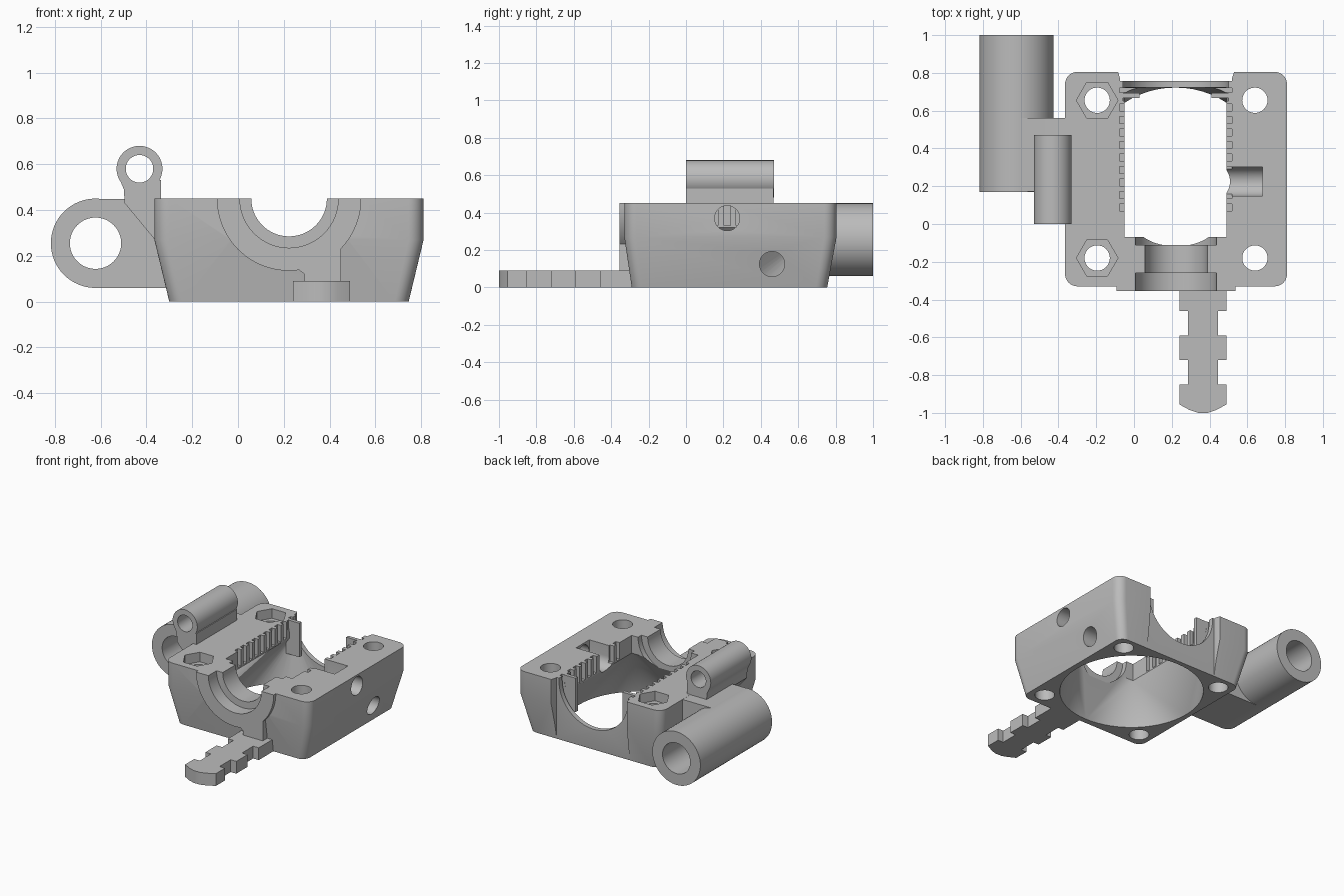
import bpy, bmesh
from math import sin, cos, radians

if "Cube" in bpy.data.objects:
    bpy.data.objects.remove(bpy.data.objects["Cube"], do_unlink=True)

grey = bpy.data.materials.new("plain grey")
grey.use_nodes = True
GREY = (0.5, 0.5, 0.5, 1)
grey.diffuse_color = GREY
grey.node_tree.nodes["Principled BSDF"].inputs["Base Color"].default_value = GREY

TOP = 0.45
CX, CY = 0.22, 0.235      # centre of the fan opening
BORE_X = 0.223            # centre of the groove mount


def link(name, bm):
    bmesh.ops.recalc_face_normals(bm, faces=bm.faces[:])
    mesh = bpy.data.meshes.new(name)
    bm.to_mesh(mesh)
    bm.free()
    ob = bpy.data.objects.new(name, mesh)
    bpy.context.scene.collection.objects.link(ob)
    mesh.materials.append(grey)
    return ob


def arc(u, v, r, start=0, end=360, n=64):
    count = n if end - start == 360 else n + 1
    angles = [radians(start + (end - start) * i / n) for i in range(count)]
    return [(u + r * cos(a), v + r * sin(a)) for a in angles]


def prism(name, outline, axis, a, b):
    """Extrude a 2D outline along an axis from a to b."""
    place = {"x": lambda u, v, t: (t, u, v),
             "y": lambda u, v, t: (u, t, v),
             "z": lambda u, v, t: (u, v, t)}[axis]
    bm = bmesh.new()
    ends = [[bm.verts.new(place(u, v, t)) for u, v in outline] for t in (a, b)]
    n = len(outline)
    for ring in ends:
        bm.faces.new(ring)
    for i in range(n):
        j = (i + 1) % n
        bm.faces.new((ends[0][i], ends[0][j], ends[1][j], ends[1][i]))
    return link(name, bm)


def rect(x0, x1, y0, y1):
    return [(x0, y0), (x1, y0), (x1, y1), (x0, y1)]


def box(name, x0, x1, y0, y1, z0, z1):
    return prism(name, rect(x0, x1, y0, y1), "z", z0, z1)


def hull(name, layers):
    """Convex solid through outlines placed at several heights."""
    bm = bmesh.new()
    for outline, z in layers:
        for x, y in outline:
            bm.verts.new((x, y, z))
    bmesh.ops.convex_hull(bm, input=bm.verts[:])
    bmesh.ops.dissolve_limit(bm, angle_limit=0.001, verts=bm.verts[:], edges=bm.edges[:])
    return link(name, bm)


def rounded(x0, x1, y0, y1, r):
    pts = []
    for x, y, s in ((x1 - r, y1 - r, 0), (x0 + r, y1 - r, 90),
                    (x0 + r, y0 + r, 180), (x1 - r, y0 + r, 270)):
        pts += arc(x, y, r, s, s + 90, 8)
    return pts


def boolean(target, tool, operation="DIFFERENCE"):
    mod = target.modifiers.new("boolean", "BOOLEAN")
    mod.operation, mod.solver, mod.object = operation, "EXACT", tool
    bpy.context.view_layer.update()
    result = bpy.data.meshes.new_from_object(
        target.evaluated_get(bpy.context.evaluated_depsgraph_get()))
    target.modifiers.remove(mod)
    target.data = result
    bpy.data.objects.remove(tool, do_unlink=True)


# Main housing with rounded corners and tapered underside
body = hull("housing", [
    (rounded(-0.30, 0.745, -0.29, 0.755, 0.06), 0),
    (rounded(-0.365, 0.81, -0.33, 0.805, 0.065), 0.27),
    (rounded(-0.365, 0.81, -0.33, 0.805, 0.065), TOP)])

# Raised collar on the front with a stalk down to the tongue
collar = arc(BORE_X, TOP, 0.315, 180, 278, 24)
collar += [(0.29, 0.12), (0.29, 0), (0.45, 0)]
collar += arc(BORE_X, TOP, 0.315, 316, 360, 10)
boolean(body, prism("collar", collar, "y", -0.355, -0.2), "UNION")

# Fan duct: round at the bottom, rectangular at the top
slot = rect(-0.05, 0.49, -0.07, 0.722)
boolean(body, hull("duct", [(arc(CX, CY, 0.487), -0.005), (slot, 0.32)]))
boolean(body, prism("slot", slot, "z", 0.31, 0.6))

# Recess and half-round opening at the back
boolean(body, prism("back_recess", [(-0.075, 0.757), (0.52, 0.757), (0.52, 0.775),
                                    (0.56, 0.9), (-0.115, 0.9), (-0.075, 0.775)], "z", -0.1, 0.6))
boolean(body, prism("back_opening", arc(CX, 0.43, 0.28), "y", 0.65, 0.95))

# Stepped groove mount through the front wall
for r, y0, y1 in ((0.165, -0.5, 0), (0.215, -0.5, -0.26), (0.215, -0.11, 0)):
    boolean(body, prism("groove", arc(BORE_X, TOP, r), "y", y0, y1))

# Rack notches along both sides of the slot, with a wider groove at the back
for i in range(9):
    y = 0.07 + i * 0.066
    boolean(body, box("notch", -0.077, 0.52, y, y + 0.036, 0.33, 0.6))
boolean(body, box("rear_groove", -0.077, 0.52, 0.695, 0.72, 0.2, 0.6))

# Corner screw holes and hexagonal nut pockets
for y in (-0.18, 0.655):
    for x in (-0.195, 0.64):
        boolean(body, prism("screw_hole", arc(x, y, 0.067, n=40), "z", -0.1, 0.6))
    boolean(body, prism("nut_pocket", arc(-0.195, y, 0.11, n=6), "z", 0.38, 0.6))

# Side holes and the open-topped side pocket
boolean(body, prism("upper_side_hole", arc(0.22, 0.37, 0.067, n=40), "x", 0.4, 0.95))
boolean(body, prism("lower_side_hole", arc(0.46, 0.125, 0.067, n=40), "x", 0.45, 0.95))
pocket = arc(0.225, 0.37, 0.077, 180, 360, 20) + [(0.302, 0.6), (0.148, 0.6)]
boolean(body, prism("side_pocket", pocket, "x", 0.4, 0.68))

# Thin upright guides at the back corners of the slot
guides = [box("left_guide", 0.41, 0.525, 0.668, 0.694, 0.2, 0.449),
          box("right_guide", -0.08, 0.03, 0.668, 0.694, 0.2, 0.449)]

# Large bearing barrel with its connecting block
barrel = prism("bearing_barrel", arc(-0.622, 0.255, 0.195), "y", 0.17, 1.0)
boolean(barrel, box("block", -0.622, -0.31, 0.171, 0.56, 0.06, 0.449), "UNION")
boolean(barrel, prism("bore", arc(-0.622, 0.255, 0.112), "y", 0, 1.2))

# Small eyelet on an angled bracket
eyelet = prism("eyelet", arc(-0.43, 0.58, 0.1), "y", 0, 0.47)
bracket = [(-0.515, 0.53), (-0.498, 0.49), (-0.495, 0.43), (-0.35, 0.255),
           (-0.32, 0.255), (-0.32, 0.449), (-0.337, 0.449), (-0.337, 0.53)]
boolean(eyelet, prism("bracket", bracket, "y", 0.0005, 0.469), "UNION")
boolean(eyelet, prism("bore", arc(-0.43, 0.58, 0.06), "y", -0.2, 0.7))

# Flat notched cable tongue
WIDE, NARROW = 0.125, 0.08
side = [(WIDE, -0.29)]
for y0, y1 in ((-0.46, -0.59), (-0.72, -0.85)):
    side += [(WIDE, y0), (NARROW, y0), (NARROW, y1), (WIDE, y1)]
side += [(WIDE, -0.955), (0.07, -0.985), (0.025, -1.0)]
outline = [(0.365 + x, y) for x, y in side]
outline += [(0.365 - x, y) for x, y in reversed(side)]
tongue = prism("cable_tongue", outline, "z", 0, 0.09)

# Smooth curved walls, keep edges crisp
for ob in [body, barrel, eyelet, tongue] + guides:
    ob.data.shade_smooth()
    ob.data.set_sharp_from_angle(angle=radians(25))
